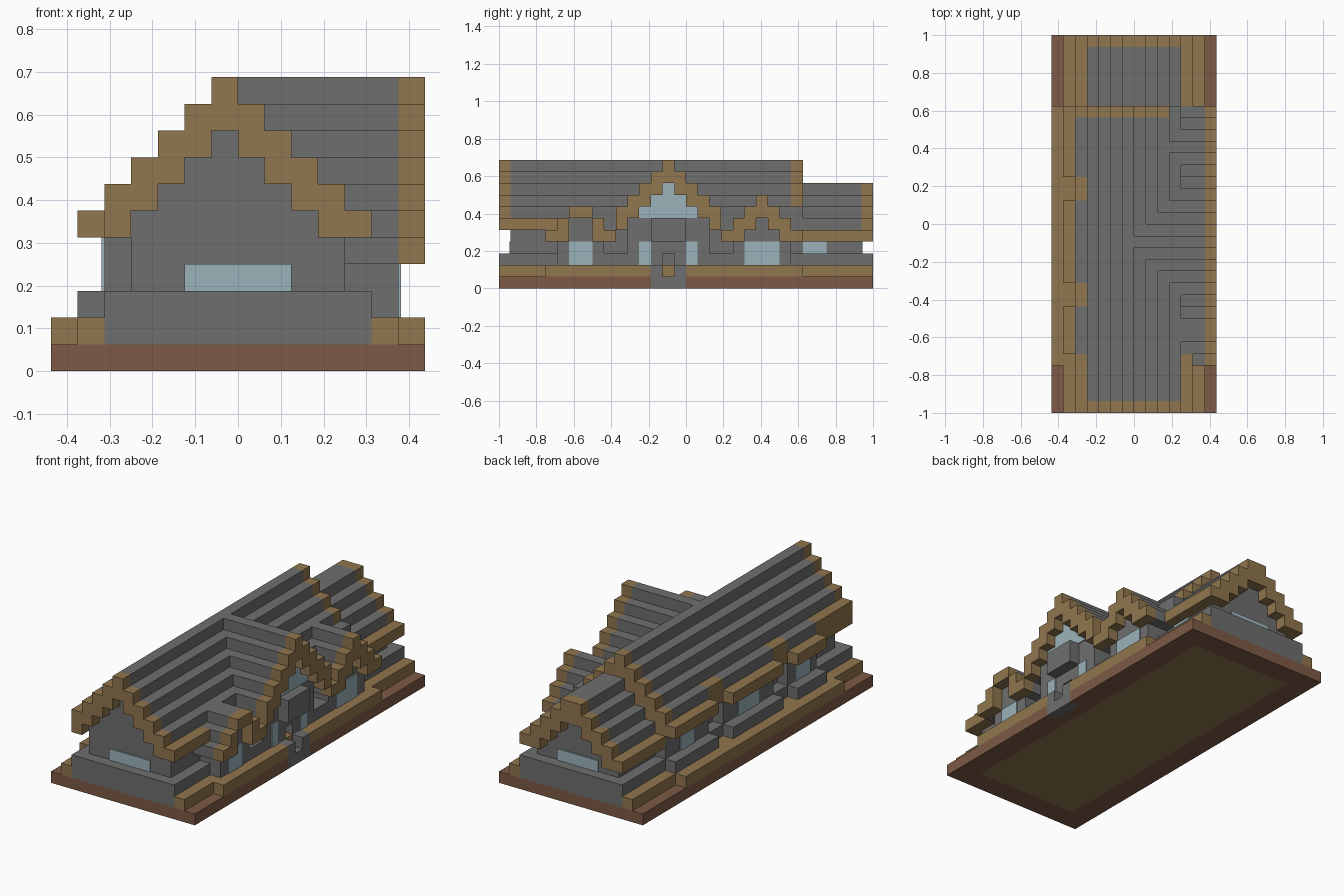
import bpy, bmesh
from mathutils import Matrix, Vector

cube = bpy.data.objects.get("Cube")
if cube:
    bpy.data.objects.remove(cube, do_unlink=True)

CELL = 0.0625          # every part is laid out on this block grid
LENGTH, MAIN_END = 32, 26


def material(name, rgb):
    m = bpy.data.materials.new(name)
    m.use_nodes = True
    m.diffuse_color = (*rgb, 1)
    m.node_tree.nodes["Principled BSDF"].inputs["Base Color"].default_value = (*rgb, 1)
    return m


STONE = material("grey stone", (0.16, 0.158, 0.156))
TIMBER = material("tan timber", (0.28, 0.18, 0.076))
SOIL = material("brown soil", (0.205, 0.102, 0.06))
GLASS = material("pale glass", (0.33, 0.45, 0.49))


def blocks(name, mat, boxes):
    """One object from boxes given as (x0, x1, y0, y1, z0, z1) in grid cells."""
    bm = bmesh.new()
    for b in boxes:
        low, high = Vector(b[0::2]), Vector(b[1::2])
        centre = ((low + high) / 2 - Vector((7, 16, 0))) * CELL
        size = (high - low) * CELL
        bmesh.ops.create_cube(bm, size=1, matrix=Matrix.Translation(centre) @ Matrix.Diagonal((*size, 1)))
    mesh = bpy.data.meshes.new(name)
    bm.to_mesh(mesh)
    bm.free()
    mesh.materials.append(mat)
    obj = bpy.data.objects.new(name, mesh)
    bpy.context.collection.objects.link(obj)
    return obj


# Ground slab, with a gap for the entrance path, and its underside
blocks("ground_slab", SOIL, [(0, 13, 0, LENGTH, 0.05, 1), (13, 14, 0, 13, 0, 1),
                             (13, 14, 16, LENGTH, 0, 1)])
blocks("slab_rim", SOIL, [(0, 2, 0, LENGTH, 0, 0.05), (12, 13, 0, LENGTH, 0, 0.05),
                          (2, 12, 0, 2, 0, 0.05), (2, 12, 30, LENGTH, 0, 0.05)])
blocks("slab_underside", TIMBER, [(2, 12, 2, 30, 0, 0.05)])

# Timber kerb around the long sides
blocks("kerb", TIMBER, [(1, 2, 0, LENGTH, 1, 2), (0, 1, 4, MAIN_END, 1, 2),
                        (12, 13, 0, LENGTH, 1, 2), (13, 14, 4, 13, 1, 2),
                        (13, 14, 16, MAIN_END, 1, 2)])
blocks("entrance_path", STONE, [(13, 14, 13, 16, 0, 1), (13, 14, 13, 14, 1, 2),
                                (13, 14, 15, 16, 1, 2)])

# Low plinth and the benches between the dormers
blocks("plinth", STONE, [(2, 12, 0, LENGTH, 1, 3), (12, 13, 9, 11, 2, 3), (12, 13, 18, 20, 2, 3)])


# Stepped roofs
def main_top(col):
    return 11 - abs(col - 6)


def rear_top(col):
    return 9 - (6 - col if col < 7 else col - 7)


bays = [(5, 9), (11, 18), (20, MAIN_END)]
roof, trim, walls = [], [], []
for col in range(2, 11):
    top = main_top(col)
    span = (max(top - 2, 5), top)
    trim.append((col, col + 1, 0, 1, *span))
    roof.append((col, col + 1, 1, MAIN_END - 1, *span))
    (roof if col == 10 else trim).append((col, col + 1, MAIN_END - 1, MAIN_END, *span))
    if col > 2:
        walls.append((col, col + 1, 1, MAIN_END, 1, top - 2))

# The left eave is timber, pushed out over each bay
roof = [b for b in roof if b[0] != 2]
edge = 1
for start, end in bays:
    trim.append((2, 3, edge, start, 5, 7))
    roof.append((2, 3, start, min(end, MAIN_END - 1), 5, 7))
    trim.append((1, 2, start, end, 5, 6))
    edge = end
trim.append((11, 12, 0, 5, 5, 6))

# Lower rear wing
for col in range(2, 12):
    top = rear_top(col)
    span = (max(top - 2, 4), top)
    trim.append((col, col + 1, LENGTH - 1, LENGTH, *span))
    (trim if col in (2, 11) else roof).append((col, col + 1, MAIN_END, LENGTH - 1, *span))
    if 2 < col < 11:
        walls.append((col, col + 1, MAIN_END, LENGTH - 1, 1, max(top - 2, 4)))

blocks("main_roof", STONE, roof)
blocks("roof_trim", TIMBER, trim)
blocks("house_walls", STONE, walls)

# Left bays with benches
blocks("bay_walls", STONE, [(2, 3, a, b, 1, 5) for a, b in bays])
blocks("bay_benches", STONE, [(1, 2, a, b, 2, 3) for a, b in bays])


# Dormers: ridge from first to last row, stepping down on both sides
def dormer(name, first, last, peak, steps, thickness):
    shell, verge, wall = [], [], []
    for row in range(first - steps, last + steps + 1):
        e = max(first - row, row - last, 0)
        top = peak - e
        bottom = max(top - (thickness if e == 0 else 2), 4)
        start = min(18 - top, 11)
        shell.append((start, 13, row, row + 1, bottom, top))
        verge.append((13, 14, row, row + 1, bottom, top))
        if e < steps:
            base = 3 if (peak == 11 and row == 14) else 1     # doorway in the tall one
            wall.append((10, 13, row, row + 1, base, bottom))
    blocks(name + "_roof", STONE, shell)
    blocks(name + "_trim", TIMBER, verge)
    blocks(name + "_wall", STONE, wall)


dormer("front_dormer", 6, 7, 7, 2, 1)
dormer("entrance_dormer", 14, 14, 11, 4, 2)
dormer("rear_dormer", 22, 22, 8, 3, 2)
blocks("door_canopy", STONE, [(13, 14, 13, 16, 4, 6)])

# Glass plates
T = 0.1
panes = [(13, 13 + T, a, b, 2, 4) for a, b in ((6, 8), (12, 13), (16, 17), (21, 24))]
panes += [(13, 13 + T, 14 - e, 15 + e, 8 - e, 9 - e) for e in range(3)]
panes += [(2 - T, 2, a, b, 3, 5) for a, b in ((6, 8), (13, 16), (22, 24))]
panes += [(5, 9, 1 - T, 1, 3, 4), (5, 9, 31, 31 + T, 3, 4), (11, 11 + T, 26, 28, 3, 4)]
blocks("window_glass", GLASS, panes)
